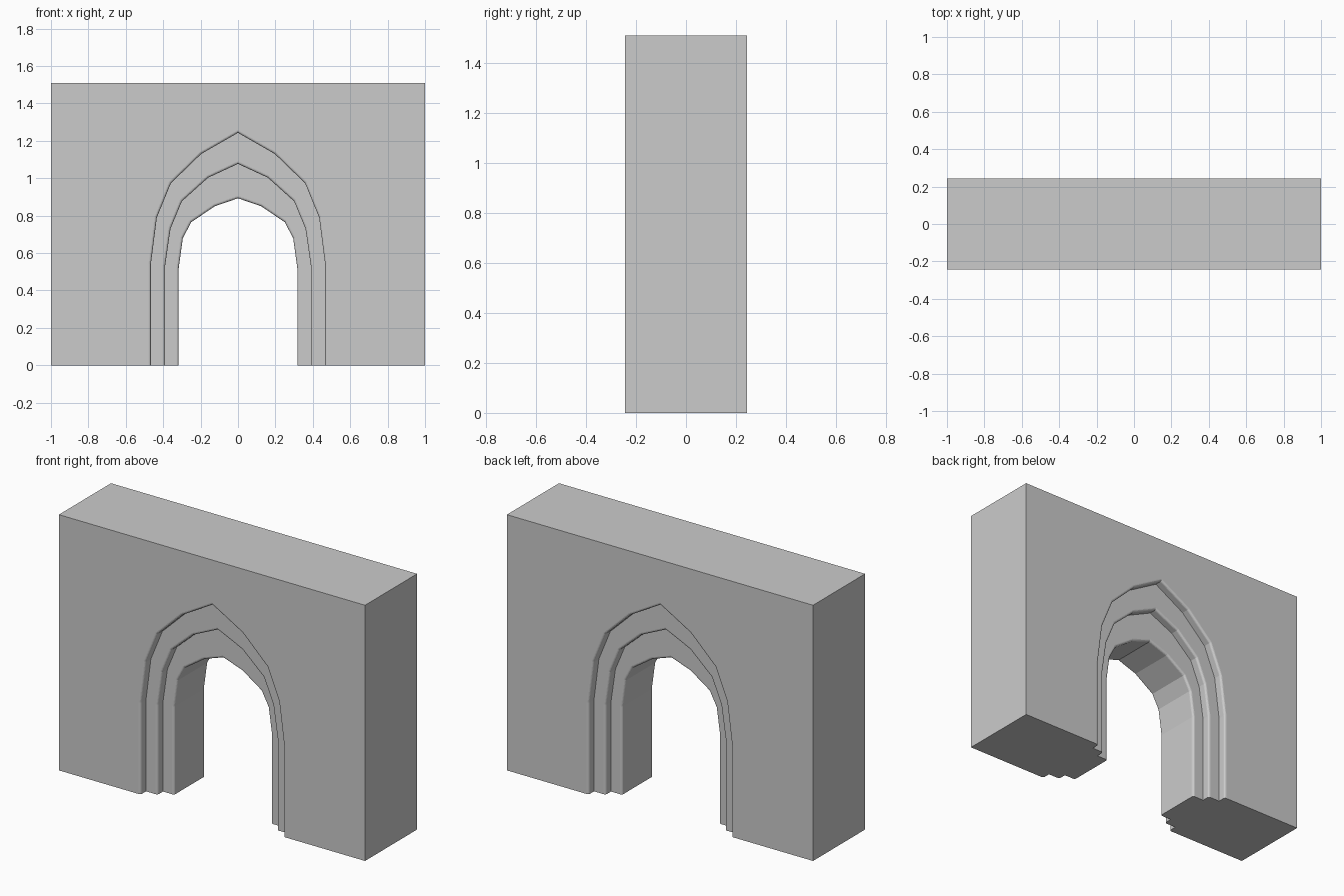
import bpy
import bmesh
from math import sin, cos, pi
from mathutils import Vector

cube = bpy.data.objects.get("Cube")
if cube:
    bpy.data.objects.remove(cube, do_unlink=True)

HALF_WIDTH, HALF_DEPTH, HEIGHT = 1.0, 0.243, 1.51
STEP, ROUND, SEGMENTS = 0.05, 0.013, 4

# Half outlines of the three nested pointed arches, floor to apex
ARCHES = [
    [(0.466, 0), (0.466, 0.54), (0.434, 0.79), (0.359, 0.973), (0.197, 1.13), (0, 1.243)],
    [(0.39, 0), (0.39, 0.53), (0.361, 0.73), (0.30, 0.877), (0.16, 1.003), (0, 1.077)],
    [(0.317, 0), (0.317, 0.52), (0.295, 0.68), (0.25, 0.765), (0.125, 0.85), (0, 0.893)],
]


def full_arch(half):
    right = [Vector(p) for p in half]
    return right + [Vector((-p.x, p.y)) for p in reversed(right[:-1])]


def offset(points, amount):
    """Move an open outline outwards with mitred corners."""
    normals = []
    for a, b in zip(points, points[1:]):
        d = (b - a).normalized()
        normals.append(Vector((d.y, -d.x)))
    result = []
    for i, p in enumerate(points):
        n1 = normals[max(i - 1, 0)]
        n2 = normals[min(i, len(normals) - 1)]
        result.append(p + (n1 + n2) * amount / (1 + n1.dot(n2)))
    return result


# Section through the jamb: rounded nosing on each step, then a square recess
section = []
for level, half in enumerate(ARCHES):
    arch = full_arch(half)
    depth = level * STEP
    for s in range(SEGMENTS + 1):
        t = s / SEGMENTS * pi / 2
        section.append((offset(arch, ROUND * (1 - sin(t))), depth + ROUND * (1 - cos(t))))
    if level < len(ARCHES) - 1:
        section.append((arch, depth + STEP))

# The same section is mirrored to the back of the wall
stations = [(o, -HALF_DEPTH + d) for o, d in section]
stations += [(o, HALF_DEPTH - d) for o, d in reversed(section)]

bm = bmesh.new()
rings = [[bm.verts.new((p.x, y, p.y)) for p in outline] for outline, y in stations]

# Stepped reveals and passage lining
for r1, r2 in zip(rings, rings[1:]):
    for i in range(len(r1) - 1):
        bm.faces.new((r1[i], r1[i + 1], r2[i + 1], r2[i]))

# Wall faces around the arch
corners = []
for ring, y in ((rings[0], -HALF_DEPTH), (rings[-1], HALF_DEPTH)):
    frame = [bm.verts.new((x * HALF_WIDTH, y, z))
             for x, z in ((-1, 0), (-1, HEIGHT), (1, HEIGHT), (1, 0))]
    bm.faces.new(ring + frame)
    corners.append(frame)

# Sides and top
front, back = corners
for i in range(3):
    bm.faces.new((front[i], front[i + 1], back[i + 1], back[i]))

# Undersides of the two piers
for end, corner in ((0, 3), (-1, 0)):
    bm.faces.new([r[end] for r in rings] + [back[corner], front[corner]])

bmesh.ops.recalc_face_normals(bm, faces=bm.faces[:])
mesh = bpy.data.meshes.new("arched_wall")
bm.to_mesh(mesh)
bm.free()
wall = bpy.data.objects.new("arched_wall", mesh)
bpy.context.collection.objects.link(wall)
